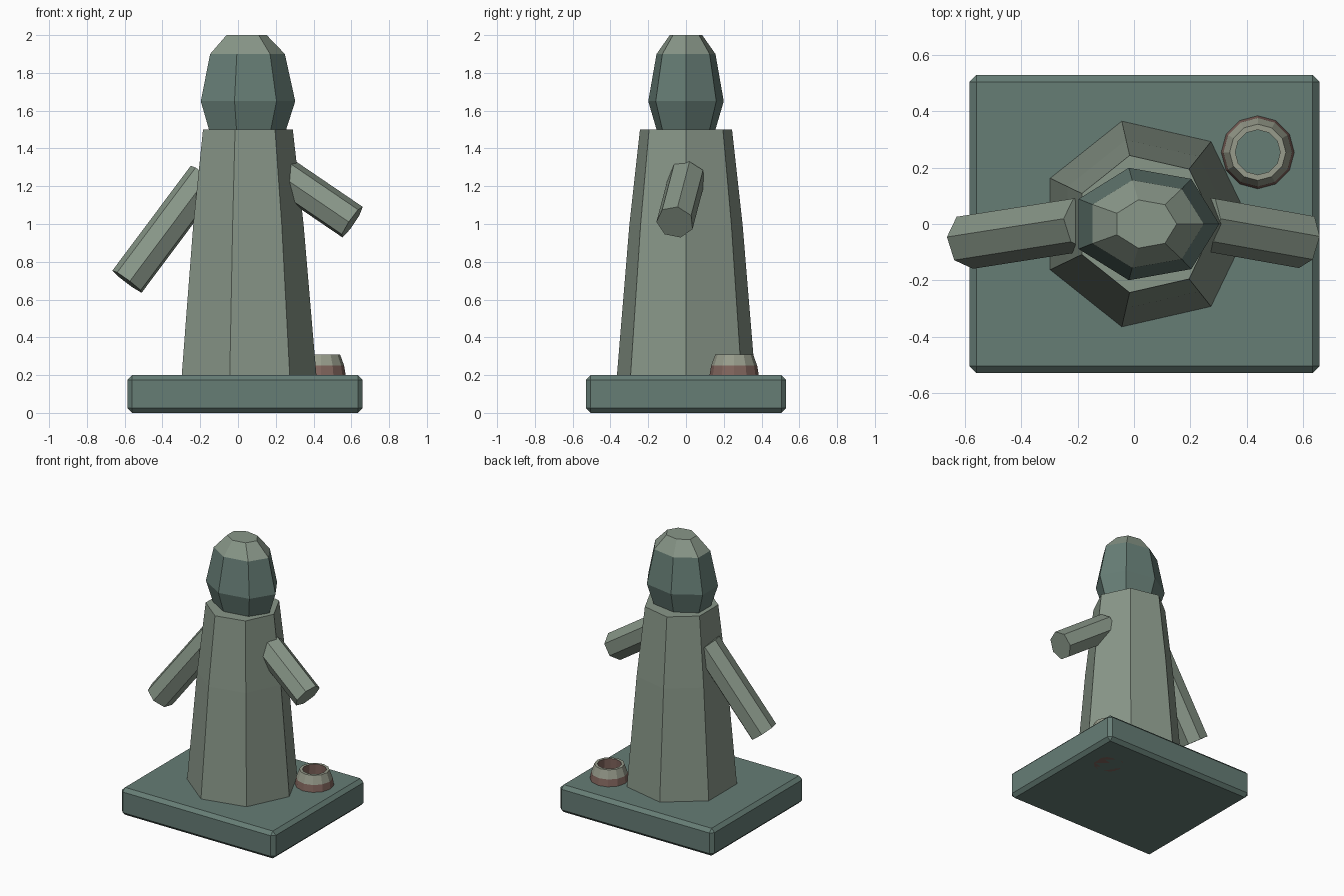
import bpy, bmesh
from math import sin, cos, pi, radians
from mathutils import Vector

if "Cube" in bpy.data.objects:
    bpy.data.objects.remove(bpy.data.objects["Cube"])


def material(name, rgb):
    m = bpy.data.materials.new(name)
    m.diffuse_color = (*rgb, 1)
    m.use_nodes = True
    m.node_tree.nodes["Principled BSDF"].inputs["Base Color"].default_value = m.diffuse_color
    return m


TEAL = material("teal", (0.133, 0.205, 0.179))
STONE = material("stone", (0.25, 0.31, 0.25))
CLAY = material("clay", (0.22, 0.13, 0.11))
PALE = material("pale", (0.31, 0.33, 0.26))


def finish(name, bm, *mats):
    bmesh.ops.recalc_face_normals(bm, faces=bm.faces)
    me = bpy.data.meshes.new(name)
    bm.to_mesh(me)
    bm.free()
    for m in mats:
        me.materials.append(m)
    ob = bpy.data.objects.new(name, me)
    bpy.context.collection.objects.link(ob)
    return ob


def loft(name, rings, mats, slots=None):
    """Bridge a stack of point rings and cap both ends."""
    bm = bmesh.new()
    loops = [[bm.verts.new(p) for p in ring] for ring in rings]
    n = len(loops[0])
    for k, (a, b) in enumerate(zip(loops, loops[1:])):
        for i in range(n):
            j = (i + 1) % n
            f = bm.faces.new((a[i], a[j], b[j], b[i]))
            f.material_index = slots[k] if slots else 0
    bm.faces.new(loops[0])
    bm.faces.new(loops[-1])
    return finish(name, bm, *mats)


def ring(n, cx, cy, z, rx, ry=None):
    ry = ry or rx
    return [(cx + rx * cos(2 * pi * i / n), cy + ry * sin(2 * pi * i / n), z)
            for i in range(n)]


# Base slab with chamfered edges
bm = bmesh.new()
bmesh.ops.create_cube(bm, size=1)
for v in bm.verts:
    v.co = (0.0375 + v.co.x * 1.245, v.co.y * 1.06, 0.1 + v.co.z * 0.2)
bmesh.ops.bevel(bm, geom=bm.edges[:], offset=0.025, segments=1, affect='EDGES')
finish("base", bm, TEAL)

# Seven-sided robe body
CX = 0.04
loft("body", [ring(7, CX, 0, z, r) for z, r in
              ((0.2, 0.375), (1.0, 0.307), (1.5, 0.25))], [STONE])

# Seven-sided head with a lighter crown
loft("head", [ring(7, CX, 0, z, rx, ry) for z, rx, ry in
              ((1.5, 0.215, 0.16), (1.65, 0.263, 0.205),
               (1.9, 0.208, 0.16), (2.0, 0.112, 0.088))],
     [TEAL, STONE], [0, 0, 1])
bpy.data.objects["head"].data.polygons[-1].material_index = 1


# Arms: seven-sided rods along an axis
def arm(name, start, end, r=0.1):
    a, b = Vector(start), Vector(end)
    d = (b - a).normalized()
    side = (Vector((0, 1, 0)) - d * d.y).normalized()
    up = side.cross(d)
    if up.z < 0:
        up = -up
    angles = [radians(8) + 2 * pi * i / 7 for i in range(7)]
    loft(name, [[c + r * (up * cos(t) + side * sin(t)) for t in angles]
                for c in (a, b)], [STONE])


arm("left_arm", (-0.17, 0.005, 1.25), (-0.585, -0.06, 0.695))
arm("right_arm", (0.25, 0.005, 1.25), (0.603, -0.058, 1.01))

# Small bowl set into the base
bowl = ((0.0, 0.1), (0.2, 0.13), (0.25, 0.122), (0.31, 0.1),
        (0.31, 0.08), (0.19, 0.085))
loft("bowl", [ring(12, 0.44, 0.255, z, r) for z, r in bowl],
     [CLAY, PALE], [0, 0, 1, 1, 0])
